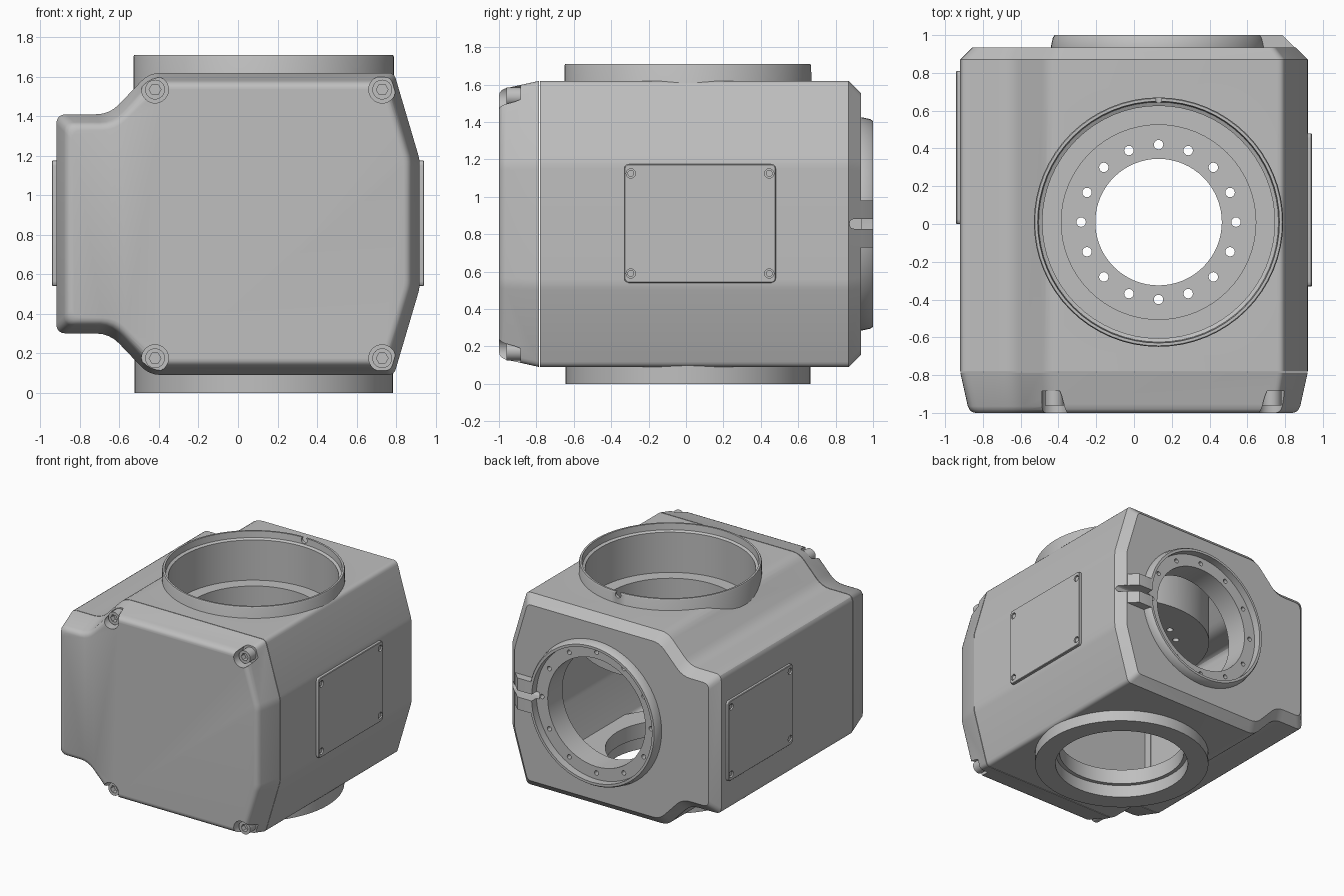
import bpy, bmesh, math
from mathutils import Vector

if "Cube" in bpy.data.objects:
    bpy.data.objects.remove(bpy.data.objects["Cube"], do_unlink=True)

grey = bpy.data.materials.new("housing_grey")
grey.use_nodes = True
grey.diffuse_color = (0.52, 0.52, 0.52, 1)
grey.node_tree.nodes["Principled BSDF"].inputs["Base Color"].default_value = (0.52, 0.52, 0.52, 1)

CX, CY, CZ = 0.13, 0.01, 0.855      # common axis of the bores
parts = []


def finish(name, bm, keep=True):
    bmesh.ops.recalc_face_normals(bm, faces=bm.faces)
    mesh = bpy.data.meshes.new(name)
    bm.to_mesh(mesh)
    bm.free()
    mesh.materials.append(grey)
    ob = bpy.data.objects.new(name, mesh)
    bpy.context.collection.objects.link(ob)
    if keep:
        parts.append(ob)
    return ob


def bridge(bm, rings, closed):
    """Skin a list of vertex rings; cap the ends unless closed."""
    n = len(rings[0])
    pairs = list(zip(rings, rings[1:])) + ([(rings[-1], rings[0])] if closed else [])
    for a, b in pairs:
        for i in range(n):
            j = (i + 1) % n
            bm.faces.new((a[i], a[j], b[j], b[i]))
    if not closed:
        bm.faces.new(rings[0])
        bm.faces.new(rings[-1])


def place(axis, u, v, h):
    return {"x": (h, u, v), "y": (u, h, v), "z": (u, v, h)}[axis]


def rounded(corners, inset=0.0, steps=4):
    """Inset a polygon of (u, v, radius) corners and round each corner."""
    pts = [Vector(c[:2]) for c in corners]
    n, moved, out = len(pts), [], []
    for i, p in enumerate(pts):
        d1 = (p - pts[i - 1]).normalized()
        d2 = (pts[(i + 1) % n] - p).normalized()
        n1, n2 = Vector((-d1.y, d1.x)), Vector((-d2.y, d2.x))
        moved.append(p + (n1 + n2) * inset / (1 + n1.dot(n2)))
    for i, p in enumerate(moved):
        r = corners[i][2]
        a = p + (moved[i - 1] - p).normalized() * r
        b = p + (moved[(i + 1) % n] - p).normalized() * r
        for k in range(steps + 1):
            t = k / steps
            out.append(a * (1 - t) ** 2 + p * 2 * t * (1 - t) + b * t * t)
    return out


def loft(name, corners, sections, axis="y", keep=True):
    """Skin rounded sections given as (height, inset)."""
    bm = bmesh.new()
    rings = [[bm.verts.new(place(axis, p.x, p.y, h)) for p in rounded(corners, d)]
             for h, d in sections]
    bridge(bm, rings, False)
    return finish(name, bm, keep)


def lathe(name, profile, axis, centre, segs=64):
    """Turn a closed (radius, height) profile around an axis."""
    bm = bmesh.new()
    turn = [2 * math.pi * i / segs for i in range(segs)]
    rings = [[bm.verts.new(place(axis, centre[0] + r * math.cos(a), centre[1] + r * math.sin(a), h))
              for a in turn] for r, h in profile]
    bridge(bm, rings, True)
    return finish(name, bm)


def rods(name, spots, radius, h0, h1, axis, segs=64, keep=True):
    """Cylinders at several (u, v) spots in one object."""
    bm = bmesh.new()
    for u, v in spots:
        rings = [[bm.verts.new(place(axis, u + radius * math.cos(2 * math.pi * i / segs),
                                     v + radius * math.sin(2 * math.pi * i / segs), h))
                  for i in range(segs)] for h in (h0, h1)]
        bridge(bm, rings, False)
    return finish(name, bm, keep)


def circle_spots(centre, radius, count):
    return [(centre[0] + radius * math.cos(2 * math.pi * i / count),
             centre[1] + radius * math.sin(2 * math.pi * i / count)) for i in range(count)]


def cut(cutter, *targets):
    for ob in targets:
        mod = ob.modifiers.new("cut", "BOOLEAN")
        mod.operation, mod.solver, mod.object = "DIFFERENCE", "EXACT", cutter
        bpy.context.view_layer.objects.active = ob
        bpy.ops.object.modifier_apply(modifier=mod.name)
    bpy.data.objects.remove(cutter, do_unlink=True)


# Housing outline seen from the front, mirrored top to bottom
lower = [(-0.92, 0.30, 0.05), (-0.65, 0.30, 0.07), (-0.45, 0.09, 0.06),
         (0.79, 0.09, 0.03), (0.92, 0.53, 0.03)]
outline = lower + [(x, 2 * CZ - z, r) for x, z, r in reversed(lower)]

# Main housing and front cover, hollowed
housing = loft("housing", outline, [(-0.78, 0), (0.87, 0), (0.935, 0.065)])
cover = loft("front_cover", outline,
             [(-0.785, 0), (-0.965, 0.04), (-0.985, 0.05), (-0.996, 0.064), (-1.0, 0.08)])
cut(loft("cavity", outline, [(-0.85, 0.1), (0.76, 0.1)], keep=False), housing, cover)
cut(rods("top_bore", [(CX, CY)], 0.64, 1.3, 1.8, "z", keep=False), housing)
cut(rods("bottom_bore", [(CX, CY)], 0.55, -0.1, 0.4, "z", keep=False), housing)
cut(rods("back_bore", [(CX, CZ)], 0.5, 0.6, 1.1, "y", keep=False), housing)

# Top collar with stepped seat and drilled flange
top_collar = lathe("top_collar", [
    (0.66, 1.06), (0.66, 1.70), (0.655, 1.71), (0.64, 1.71), (0.635, 1.66), (0.615, 1.65),
    (0.615, 1.33), (0.515, 1.33), (0.515, 1.16), (0.335, 1.16), (0.335, 1.06)], "z", (CX, CY))
cut(rods("flange_holes", circle_spots((CX, CY), 0.41, 16), 0.025, 1.0, 1.2, "z", 16, False), top_collar)
cut(rods("rim_notch", [(CX, 1.69)], 0.025, 0.6, 0.75, "y", 16, False), top_collar)

# Bottom collar
lathe("bottom_collar", [(0.655, 0.22), (0.655, 0), (0.50, 0), (0.50, 0.1), (0.47, 0.1),
                        (0.47, 0.22)], "z", (CX, CY))

# Back boss with recessed bolt ring
back_boss = lathe("back_boss", [
    (0.57, 0.755), (0.57, 0.94), (0.56, 0.985), (0.55, 1.0), (0.53, 1.0), (0.53, 0.94),
    (0.43, 0.94), (0.43, 0.755)], "y", (CX, CZ))
cut(rods("boss_holes", circle_spots((CX, CZ), 0.48, 12), 0.018, 0.87, 1.1, "y", 16, False), back_boss)

# Slotted block between boss and chamfered edge
block = loft("slot_block", [(0.665, 0.90, 0.001), (0.885, 0.90, 0.001),
                            (0.785, 1.0, 0.001), (0.665, 1.0, 0.001)],
             [(CZ - 0.125, 0), (CZ + 0.125, 0)], "z")
slot = [(0.875, CZ - 0.026, 0.025), (1.1, CZ - 0.026, 0.001),
        (1.1, CZ + 0.026, 0.001), (0.875, CZ + 0.026, 0.025)]
cut(loft("slot", slot, [(0.63, 0), (1.1, 0)], "x", False), housing, back_boss, block)

# Cover screws in counterbored corners
corners = [(x, CZ + s * 0.68) for x in (-0.42, 0.73) for s in (-1, 1)]
cut(rods("pockets", corners, 0.068, -1.1, -0.885, "y", 32, False), cover)
screws = rods("cover_screws", corners, 0.05, -0.96, -0.87, "y", 32)
cut(rods("hex_sockets", corners, 0.03, -1.0, -0.92, "y", 6, False), screws)

# Side plates with corner screws
for side, name, y0 in ((1, "left_plate", -0.33), (-1, "right_plate", 0.0)):
    y1, z0, z1, r = y0 + 0.81, 0.54, 1.175, 0.025
    shape = [(y0, z0, r), (y1, z0, r), (y1, z1, r), (y0, z1, r)]
    plate = loft(name, shape, [(side * 0.915, 0), (side * 0.938, 0), (side * 0.942, 0.004)], "x")
    holes = [(y, z) for y in (y0 + 0.035, y1 - 0.035) for z in (z0 + 0.05, z1 - 0.05)]
    cut(rods("plate_holes", holes, 0.025, side * 0.9, side * 0.96, "x", 20, False), plate)
    rods(name + "_screws", holes, 0.018, side * 0.9, side * 0.935, "x", 20)

# Smooth curved faces, keep machined edges sharp
bpy.ops.object.select_all(action="DESELECT")
for ob in parts:
    ob.select_set(True)
bpy.context.view_layer.objects.active = housing
bpy.ops.object.shade_smooth_by_angle(angle=math.radians(28))
